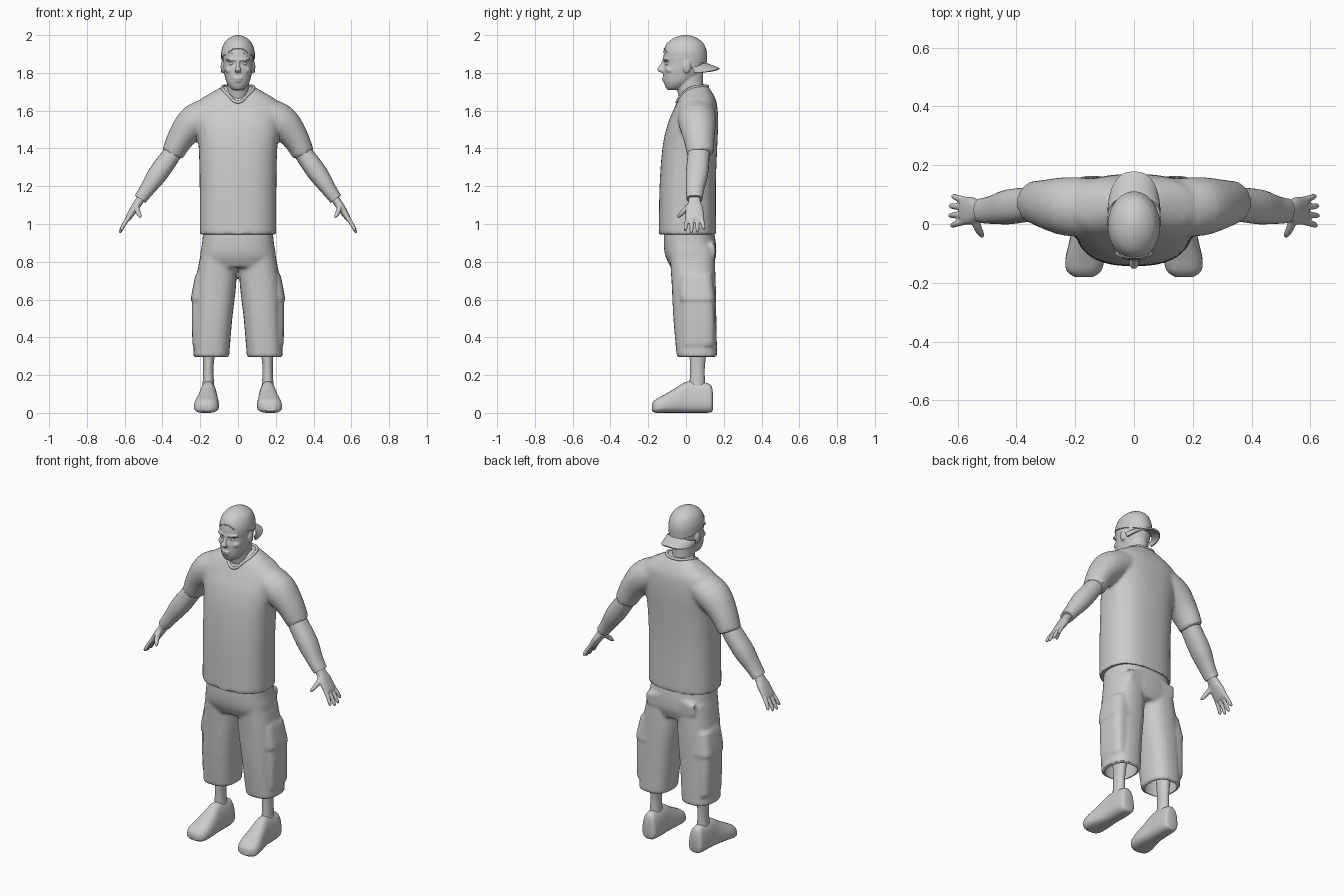
import bpy, bmesh, math
from mathutils import Vector, Matrix

if "Cube" in bpy.data.objects:
    bpy.data.objects.remove(bpy.data.objects["Cube"])

grey = bpy.data.materials.new("plain_grey")
grey.use_nodes = True
grey.diffuse_color = (0.6, 0.6, 0.6, 1)
grey.node_tree.nodes["Principled BSDF"].inputs["Base Color"].default_value = (0.6, 0.6, 0.6, 1)


def finish(name, mesh, angle=40):
    """Wrap a mesh in a named, smooth shaded object."""
    mesh.materials.clear()
    mesh.materials.append(grey)
    mesh.shade_smooth()
    mesh.set_sharp_from_angle(angle=math.radians(angle))
    obj = bpy.data.objects.new(name, mesh)
    bpy.context.scene.collection.objects.link(obj)
    return obj


def from_bmesh(name, bm):
    bmesh.ops.recalc_face_normals(bm, faces=bm.faces)
    mesh = bpy.data.meshes.new(name)
    bm.to_mesh(mesh)
    bm.free()
    return finish(name, mesh)


def bake(obj):
    """Replace an object by its evaluated mesh."""
    name = obj.name
    graph = bpy.context.evaluated_depsgraph_get()
    mesh = bpy.data.meshes.new_from_object(obj.evaluated_get(graph))
    bpy.data.objects.remove(obj)
    return finish(name, mesh)


def mirror(obj, name):
    mesh = obj.data.copy()
    mesh.transform(Matrix.Diagonal((-1, 1, 1, 1)))
    mesh.flip_normals()
    return finish(name, mesh)


def refine(rings, steps):
    """Catmull-Rom interpolation between cross-sections."""
    rows = [Vector(r) for r in rings]
    out = []
    for i in range(len(rows) - 1):
        p, q = rows[i], rows[i + 1]
        before, after = rows[max(i - 1, 0)], rows[min(i + 2, len(rows) - 1)]
        m, n = (q - before) / 2, (after - p) / 2
        for k in range(steps):
            t = k / steps
            out.append(p + m * t + (3 * (q - p) - 2 * m - n) * t * t
                       + (2 * (p - q) + m + n) * t ** 3)
    return out + [rows[-1]]


def loft(name, rings, axis=None, ref=(0, 1, 0), power=2.0, segs=24, steps=4):
    """Skin rings (x, y, z, half width, half depth); depth runs along ref."""
    rows = refine(rings, steps)
    bm = bmesh.new()
    loops = []
    for i, row in enumerate(rows):
        centre = Vector(row[:3])
        ahead, behind = rows[min(i + 1, len(rows) - 1)], rows[max(i - 1, 0)]
        t = Vector(axis) if axis else (Vector(ahead[:3]) - Vector(behind[:3])).normalized()
        v = t.cross(Vector(ref)).normalized()
        u = v.cross(t)
        loop = []
        for k in range(segs):
            a = math.tau * k / segs
            c, s = math.cos(a), math.sin(a)
            c = math.copysign(abs(c) ** (2 / power), c)
            s = math.copysign(abs(s) ** (2 / power), s)
            loop.append(bm.verts.new(centre + v * row[3] * c + u * row[4] * s))
        loops.append(loop)
    for low, high in zip(loops, loops[1:]):
        for k in range(segs):
            j = (k + 1) % segs
            bm.faces.new((low[k], low[j], high[j], high[k]))
    bm.faces.new(loops[0])
    bm.faces.new(loops[-1])
    return from_bmesh(name, bm)


def upright(name, rings, **options):
    return loft(name, rings, axis=(0, 0, 1), **options)


def ball(name, centre, size):
    bm = bmesh.new()
    place = Matrix.Translation(centre) @ Matrix.Diagonal((*size, 1))
    bmesh.ops.create_uvsphere(bm, u_segments=20, v_segments=12, radius=1, matrix=place)
    return from_bmesh(name, bm)


def fuse(name, parts, voxel, smooth, cutters=()):
    """Merge overlapping solids into one skin, then hollow it with cutters."""
    bm = bmesh.new()
    for part in parts:
        bm.from_mesh(part.data)
        bpy.data.objects.remove(part)
    obj = from_bmesh(name, bm)
    remesh = obj.modifiers.new("remesh", 'REMESH')
    remesh.mode = 'VOXEL'
    remesh.voxel_size = voxel
    relax = obj.modifiers.new("relax", 'SMOOTH')
    relax.iterations = smooth
    for cutter in cutters:
        cutter.hide_render = True
        cut = obj.modifiers.new("hollow", 'BOOLEAN')
        cut.operation, cut.solver, cut.object = 'DIFFERENCE', 'EXACT', cutter
    obj = bake(obj)
    for cutter in cutters:
        bpy.data.objects.remove(cutter)
    return obj


def cord(name, points, radius, cyclic=False):
    curve = bpy.data.curves.new(name, 'CURVE')
    curve.dimensions = '3D'
    curve.bevel_depth = radius
    spline = curve.splines.new('BEZIER')
    spline.bezier_points.add(len(points) - 1)
    spline.use_cyclic_u = cyclic
    for bp, co in zip(spline.bezier_points, points):
        bp.co = co
        bp.handle_left_type = bp.handle_right_type = 'AUTO'
    obj = bpy.data.objects.new(name, curve)
    bpy.context.scene.collection.objects.link(obj)
    return bake(obj)


# Shirt: body and sleeves blended together
body = upright("body", [(0, .008, .945, .203, .152), (0, .009, 1.2, .203, .149),
                        (0, .02, 1.4, .208, .145), (0, .035, 1.52, .222, .135),
                        (0, .05, 1.6, .228, .118), (0, .058, 1.65, .21, .102),
                        (0, .06, 1.69, .15, .082), (0, .065, 1.73, .08, .052)],
               power=2.5, segs=40)
sleeve = loft("sleeve", [(.14, .055, 1.59, .085, .1), (.23, .06, 1.54, .092, .1),
                         (.3, .068, 1.46, .073, .084), (.347, .075, 1.37, .059, .07)])
fuse("shirt", [body, sleeve, mirror(sleeve, "sleeve_copy")], .011, 4)
side = [(.05, -.024, 1.682), (.083, .035, 1.722), (.055, .1, 1.73)]
cord("collar", [(0, -.047, 1.645)] + side + [(0, .115, 1.728)]
     + [(-x, y, z) for x, y, z in reversed(side)], .008, cyclic=True)

# Cargo shorts: hips, legs and side pockets, hollow at the hems
hips = upright("hips", [(0, .015, .98, .183, .13), (0, .02, .9, .19, .138),
                        (0, .025, .83, .2, .134), (0, .03, .77, .18, .11)],
               power=2.5, segs=40)
leg = upright("leg", [(.1, .03, .88, .09, .12), (.115, .04, .7, .107, .117),
                      (.13, .047, .5, .1, .114), (.142, .058, .295, .095, .107)],
              power=2.5)
pocket = upright("pocket", [(.165, .065, .36, .076, .088), (.163, .063, .5, .082, .09),
                            (.158, .06, .62, .085, .09)], power=4)
flap = upright("flap", [(.157, .06, .6, .094, .096), (.148, .055, .66, .092, .094),
                        (.138, .052, .73, .088, .088)], power=4)
seat_pocket = upright("seat_pocket", [(.1, .141, .83, .06, .014), (.1, .143, .9, .06, .014)],
                      power=6)
parts = [hips]
for part in (leg, pocket, flap, seat_pocket):
    parts += [part, mirror(part, "copy")]
opening = upright("opening", [(.142, .058, .25, .079, .091), (.138, .055, .42, .078, .09)],
                  power=2.5)
fuse("cargo_shorts", parts, .0105, 2, [opening, mirror(opening, "opening_copy")])


def shoe():
    obj = loft("left_shoe", [(.155, .142, .06, .028, .045), (.155, .128, .077, .046, .075),
                             (.155, .06, .082, .052, .082), (.157, .0, .082, .053, .082),
                             (.161, -.06, .064, .06, .064), (.167, -.12, .047, .065, .047),
                             (.17, -.16, .036, .056, .036), (.17, -.18, .03, .03, .02)],
               axis=(0, -1, 0), ref=(0, 0, 1), power=2.7)
    for v in obj.data.vertices:      # narrow towards the ankle
        v.co.x = .162 + (v.co.x - .162) * (1.12 - 2.6 * v.co.z)
    return obj


def forearm():
    return loft("left_forearm", [(.31, .068, 1.43, .045, .055), (.36, .066, 1.355, .05, .058),
                                 (.425, .058, 1.265, .052, .059), (.48, .048, 1.185, .04, .048),
                                 (.518, .045, 1.132, .034, .042)], power=2.3)


def hand():
    pieces = [loft("palm", [(.5, .045, 1.155, .022, .03), (.527, .045, 1.115, .022, .034),
                            (.55, .045, 1.08, .021, .046), (.582, .045, 1.03, .015, .048),
                            (.588, .045, 1.02, .008, .04)], power=2.4)]
    for k, length in enumerate((.9, 1.03, 1, .82)):
        spread = k - 1.5
        y = .045 + spread * .024
        pieces.append(loft("finger", [(.572, y, 1.045, .011, .012),
                                      (.575 + .03 * length, y + spread * .005, 1.045 - .05 * length, .011, .011),
                                      (.572 + .05 * length, y + spread * .009, 1.045 - .082 * length, .009, .009),
                                      (.572 + .054 * length, y + spread * .01, 1.045 - .091 * length, .003, .003)],
                           segs=12))
    pieces.append(loft("thumb", [(.54, .03, 1.1, .018, .016), (.533, -.008, 1.072, .015, .014),
                                 (.52, -.034, 1.045, .011, .011), (.513, -.044, 1.033, .004, .004)],
                       ref=(1, 0, 0), segs=12))
    return fuse("left_hand", pieces, .005, 2)


def calf():
    return upright("left_calf", [(.155, .065, .44, .045, .055), (.155, .063, .32, .033, .045),
                                 (.157, .06, .23, .027, .039), (.157, .06, .13, .032, .042)])


# Paired limbs
for build in (shoe, calf, forearm, hand):
    limb = build()
    mirror(limb, limb.name.replace("left", "right"))

# Head: skull, neck and raised features blended together
features = [
    upright("skull", [(0, -.07, 1.71, .025, .028), (0, -.06, 1.722, .042, .047),
                      (0, -.043, 1.75, .061, .074), (0, -.022, 1.79, .072, .099),
                      (0, -.013, 1.82, .078, .107), (0, -.008, 1.85, .08, .106),
                      (0, -.008, 1.88, .082, .112), (0, -.006, 1.92, .08, .106),
                      (0, -.005, 1.96, .06, .08), (0, -.005, 1.975, .03, .04)], power=2.2),
    upright("neck", [(0, .045, 1.6, .07, .065), (0, .03, 1.68, .06, .07),
                     (0, .02, 1.74, .058, .072), (0, .02, 1.82, .058, .07)]),
    upright("nose", [(0, -.112, 1.866, .009, .012), (0, -.126, 1.838, .01, .014),
                     (0, -.136, 1.816, .017, .017), (0, -.124, 1.802, .014, .01)]),
    ball("brow", (0, -.098, 1.87), (.066, .026, .011)),
    ball("upper_lip", (0, -.115, 1.771), (.027, .013, .007)),
    ball("lower_lip", (0, -.112, 1.757), (.023, .013, .007)),
    ball("chin", (0, -.09, 1.727), (.025, .018, .014))]
for s in (1, -1):
    features.append(ball("cheek", (s * .042, -.08, 1.815), (.026, .028, .02)))
    features.append(ball("ear", (s * .082, .004, 1.832), (.01, .021, .033)))
fuse("head", features, .005, 2)
for s, label in ((1, "left"), (-1, "right")):
    ball(label + "_eye", (s * .033, -.097, 1.848), (.015, .013, .009))

# Backwards cap: crown sliced along a tilted rim
crown = upright("cap_crown", [(0, -.005, 1.82, .086, .112), (0, -.005, 1.88, .089, .116),
                              (0, -.005, 1.92, .087, .113), (0, -.004, 1.96, .072, .094),
                              (0, -.003, 1.985, .046, .06), (0, -.002, 1.997, .02, .026),
                              (0, -.002, 2, .004, .005)], segs=36)
bm = bmesh.new()
bm.from_mesh(crown.data)
bmesh.ops.bisect_plane(bm, geom=bm.verts[:] + bm.edges[:] + bm.faces[:],
                       plane_co=(0, 0, 1.875), plane_no=(0, .26, 1), clear_inner=True)
bmesh.ops.holes_fill(bm, edges=[e for e in bm.edges if e.is_boundary])
bpy.data.objects.remove(crown)
from_bmesh("cap_crown", bm)
cord("cap_opening_trim", [(-.05, -.103, 1.908), (-.03, -.112, 1.924), (0, -.115, 1.93),
                          (.03, -.112, 1.924), (.05, -.103, 1.908)], .003)

# Curved brim over the back of the neck
bm = bmesh.new()
columns, rows = 24, 6
grid = []
for i in range(columns + 1):
    u = math.sin(math.pi * (i / columns - .5))
    inner = .03 + .07 * math.sqrt(max(0, 1 - u * u))
    outer = .045 + .133 * math.sqrt(max(0, 1 - abs(u) ** 2.6))
    grid.append([bm.verts.new((.089 * u, inner + (outer - inner) * j / rows,
                               1.856 - .03 * j / rows - .024 * u * u)) for j in range(rows + 1)])
for left, right in zip(grid, grid[1:]):
    for j in range(rows):
        bm.faces.new((left[j], right[j], right[j + 1], left[j + 1]))
brim = from_bmesh("cap_brim", bm)
brim.modifiers.new("thickness", 'SOLIDIFY').thickness = .008
bake(brim)
